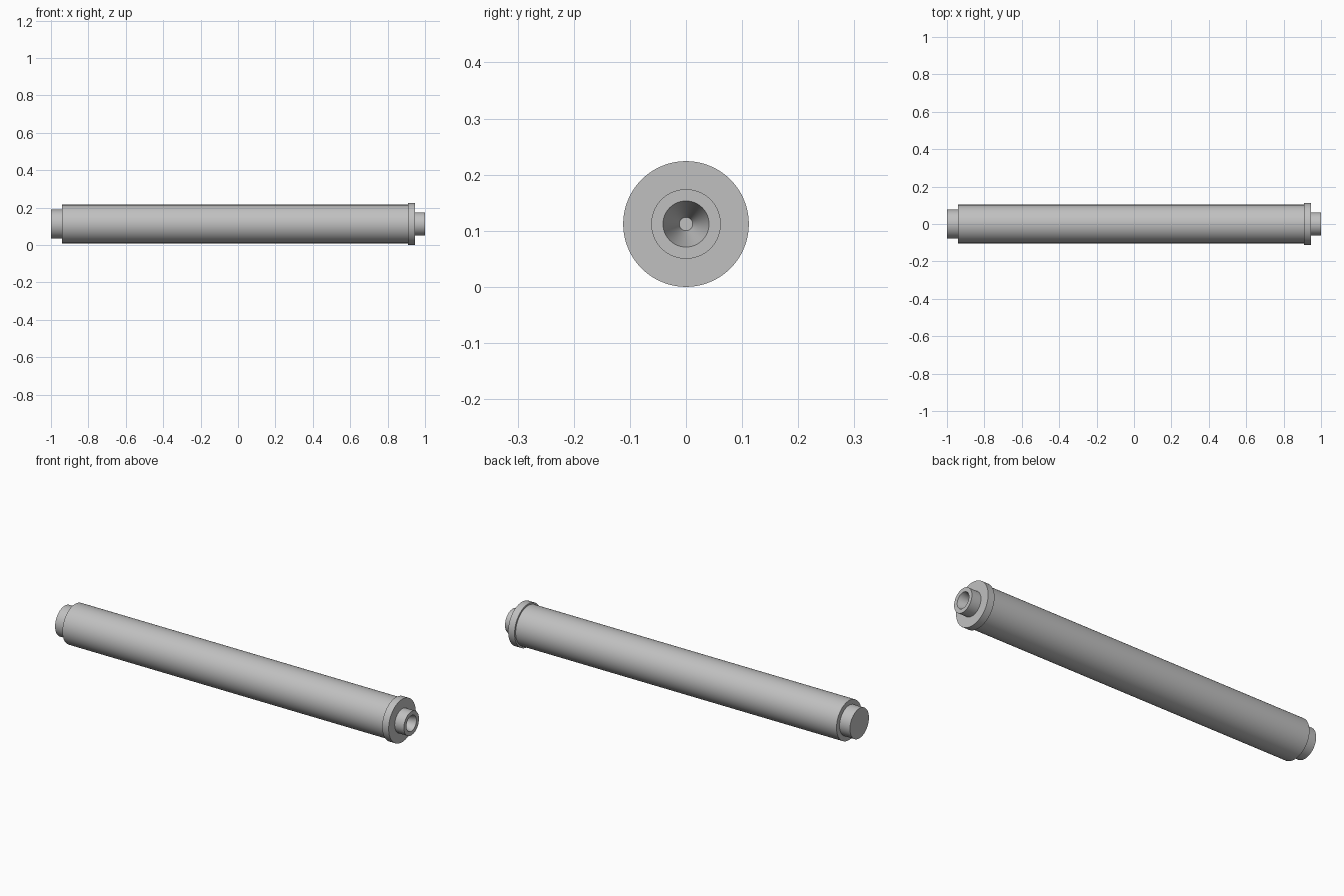
import bpy, bmesh, math
from mathutils import Matrix

cube = bpy.data.objects.get("Cube")
if cube:
    bpy.data.objects.remove(cube, do_unlink=True)

SEGMENTS = 96
AXIS_HEIGHT = 0.112

# One plain metal colour
metal = bpy.data.materials.new("grey metal")
grey = (0.53, 0.53, 0.53, 1)
metal.diffuse_color = grey
metal.use_nodes = True
metal.node_tree.nodes["Principled BSDF"].inputs["Base Color"].default_value = grey


def turned_part(name, profile):
    """Spin a profile of (x, radius) points, listed left to right, about the long axis."""
    bm = bmesh.new()
    rings = []
    for x, radius in profile:
        if radius == 0:
            rings.append([bm.verts.new((x, 0, 0))])
            continue
        ring = []
        for i in range(SEGMENTS):
            a = math.tau * i / SEGMENTS
            ring.append(bm.verts.new((x, radius * math.cos(a), radius * math.sin(a))))
        rings.append(ring)
    for a, b in zip(rings, rings[1:]):
        for i in range(SEGMENTS):
            j = (i + 1) % SEGMENTS
            corners = [a[i % len(a)], a[j % len(a)], b[j % len(b)], b[i % len(b)]]
            # Reversed winding faces outward; repeated poles collapse to triangles
            bm.faces.new(list(dict.fromkeys(corners)))
    bm.transform(Matrix.Translation((0, 0, AXIS_HEIGHT)))
    mesh = bpy.data.meshes.new(name)
    bm.to_mesh(mesh)
    bm.free()
    mesh.materials.append(metal)
    obj = bpy.data.objects.new(name, mesh)
    bpy.context.collection.objects.link(obj)
    bpy.ops.object.select_all(action="DESELECT")
    obj.select_set(True)
    bpy.context.view_layer.objects.active = obj
    bpy.ops.object.shade_smooth_by_angle(angle=math.radians(30))
    return obj


plug_r, tube_r, flange_r, nozzle_r = 0.078, 0.103, 0.112, 0.062

# Solid plug at the right-hand end of the tube
turned_part("end_plug", [(-1, 0), (-1, plug_r), (-0.94, plug_r)])
# Long main body
turned_part("tube", [(-0.94, plug_r), (-0.94, tube_r), (0.91, tube_r)])
# Thin collar
turned_part("flange", [(0.91, tube_r), (0.91, flange_r), (0.947, flange_r), (0.947, nozzle_r)])
# Spigot with a tapered blind bore
turned_part("nozzle", [(0.947, nozzle_r), (1, nozzle_r), (1, 0.041), (0.9, 0.012), (0.9, 0)])
